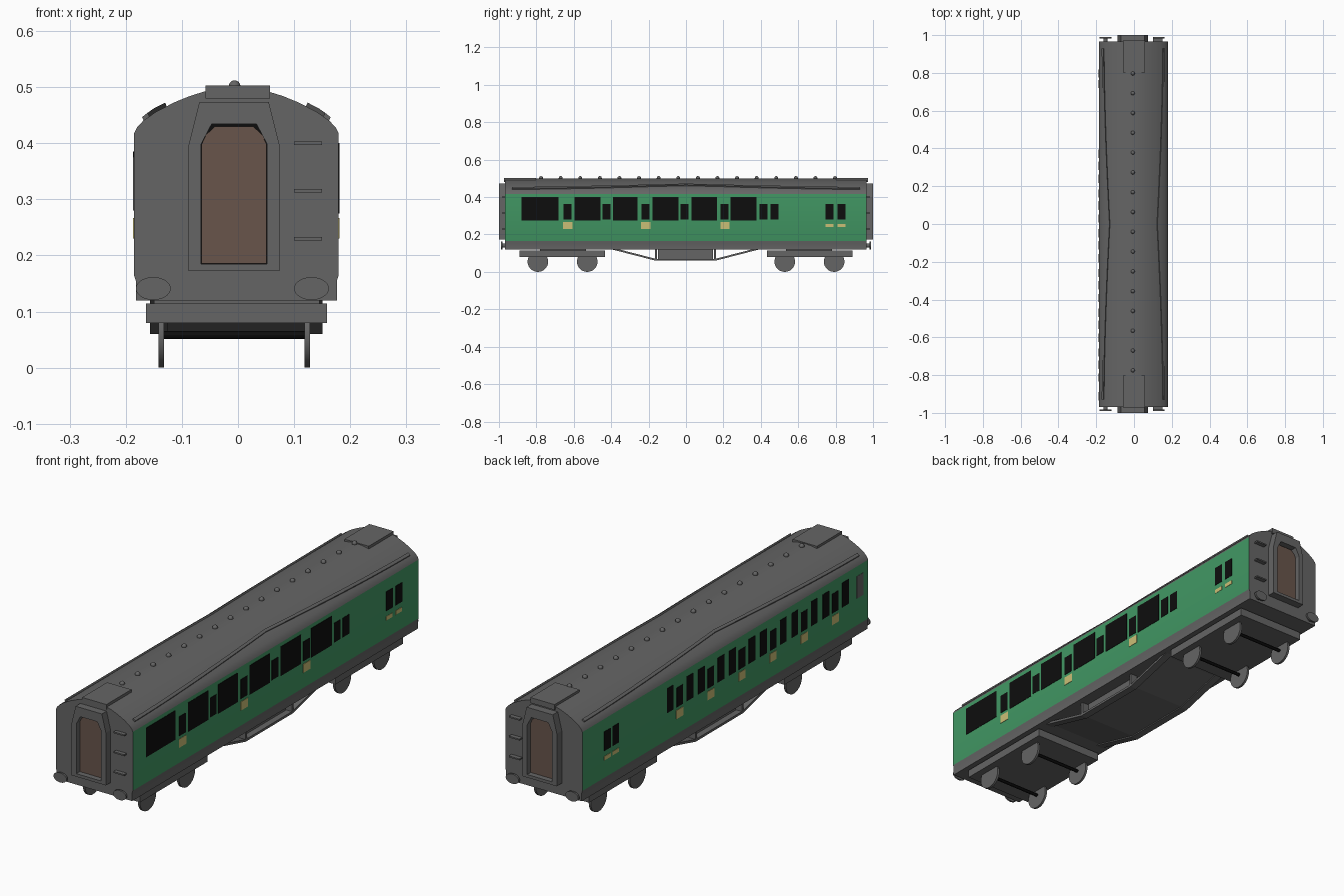
import bpy, bmesh, math
from mathutils import Matrix

if "Cube" in bpy.data.objects:
    bpy.data.objects.remove(bpy.data.objects["Cube"])

CX = -0.003      # body centre line
HW = 0.1825      # body half width


def mat(name, r, g, b):
    m = bpy.data.materials.new(name)
    m.diffuse_color = (r, g, b, 1)
    m.use_nodes = True
    m.node_tree.nodes["Principled BSDF"].inputs["Base Color"].default_value = m.diffuse_color
    return m


GREY = mat("grey", 0.13, 0.13, 0.13)
GREEN = mat("green", 0.055, 0.32, 0.13)
BLACK = mat("black", 0.004, 0.004, 0.004)
CREAM = mat("cream", 0.60, 0.52, 0.18)
BROWN = mat("brown", 0.14, 0.09, 0.07)


def finish(bm, name, *mats):
    bmesh.ops.recalc_face_normals(bm, faces=bm.faces)
    me = bpy.data.meshes.new(name)
    bm.to_mesh(me)
    bm.free()
    ob = bpy.data.objects.new(name, me)
    bpy.context.collection.objects.link(ob)
    for m in mats:
        me.materials.append(m)
    return ob


def smooth(ob, deg=30):
    bpy.ops.object.select_all(action='DESELECT')
    ob.select_set(True)
    bpy.context.view_layer.objects.active = ob
    bpy.ops.object.shade_smooth_by_angle(angle=math.radians(deg))


def loft(bm, rings, closed=False):
    """Skin rings of points; cap the ends, or join last to first."""
    vs = [[bm.verts.new(p) for p in r] for r in rings]
    pairs = list(zip(vs, vs[1:])) + ([(vs[-1], vs[0])] if closed else [])
    n = len(vs[0])
    for a, b in pairs:
        for i in range(n):
            j = (i + 1) % n
            bm.faces.new((a[i], a[j], b[j], b[i]))
    if not closed:
        bm.faces.new(vs[0])
        bm.faces.new(vs[-1])


def box(bm, x0, x1, y0, y1, z0, z1):
    loft(bm, [[(x0, y, z0), (x1, y, z0), (x1, y, z1), (x0, y, z1)] for y in (y0, y1)])


def cyl(bm, c, r, depth, axis, seg=24, sx=1, sy=1):
    rot = Matrix.Rotation(math.pi / 2, 4, 'Y' if axis == 'X' else 'X')
    bmesh.ops.create_cone(bm, cap_ends=True, segments=seg, radius1=r, radius2=r, depth=depth,
                          matrix=Matrix.Translation(c) @ rot @ Matrix.Diagonal((sx, sy, 1, 1)))


def xz(points, y):
    return [(x, y, z) for x, z in points]


# Body shell: constant section, green side panels chosen by height and direction
ROOF = [(HW, 0.417), (0.177, 0.428), (0.166, 0.440), (0.143, 0.456), (0.110, 0.473),
        (0.083, 0.484), (0.054, 0.493), (0.027, 0.498)]
half = [(0.179, 0.12), (0.179, 0.155), (HW, 0.165)] + ROOF
section = [(CX + x, z) for x, z in half] + [(CX, 0.4995)] + [(CX - x, z) for x, z in reversed(half)]
bm = bmesh.new()
loft(bm, [xz(section, -0.968), xz(section, 0.966)])
bm.normal_update()
for f in bm.faces:
    if abs(f.normal.x) > 0.99 and 0.2 < f.calc_center_median().z < 0.4:
        f.material_index = 1
smooth(finish(bm, "body_shell", GREY, GREEN), 25)


def roof_z(x):
    for (xa, za), (xb, zb) in zip(ROOF, ROOF[1:]):
        if xb <= x <= xa:
            return za + (zb - za) * (xa - x) / (xa - xb)
    return 0.4995


# Curved rain strips on the roof
for s, side in ((-1, "left"), (1, "right")):
    rings = []
    for i in range(33):
        y = -0.93 + 1.86 * i / 32
        t = abs(y) / 0.93
        x = 0.128 + 0.031 * (1 - (1 - t) ** 1.6)
        a, b = x + 0.005, x - 0.005
        za, zb = roof_z(a), roof_z(b)
        rings.append([(CX + s * p, y, q) for p, q in
                      ((a, za - 0.003), (a + 0.004, za + 0.005), (b + 0.004, zb + 0.006), (b, zb - 0.003))])
    bm = bmesh.new()
    loft(bm, rings)
    finish(bm, side + "_rain_strip", GREY)

# Domed roof ventilators
bm = bmesh.new()
for i in range(16):
    bmesh.ops.create_uvsphere(bm, u_segments=12, v_segments=8, radius=0.0105,
                              matrix=Matrix.Translation((-0.006, 0.797 - 0.1048 * i, 0.5015)))
smooth(finish(bm, "roof_vents", GREY), 60)


# Side windows and pale door panels
def plates(bm, s, spans, z0, z1):
    face = CX + s * HW
    xa, xb = sorted((face - s * 0.002, face + s * 0.0015))
    for y0, y1 in spans:
        box(bm, xa, xb, y0, y1, z0, z1)


def spans(centres, w):
    return [(c - w / 2, c + w / 2) for c in centres]


Z0, Z1 = 0.28, 0.363
bm = bmesh.new()
plates(bm, 1, [(-0.88, -0.683), (-0.596, -0.458), (-0.391, -0.26), (-0.18, -0.041),
               (0.03, 0.167), (0.239, 0.376)], 0.275, 0.40)
plates(bm, 1, spans([-0.634, -0.425, -0.217, -0.008, 0.206, 0.414, 0.473, 0.767, 0.831], 0.044), Z0, Z1)
finish(bm, "right_windows", BLACK)

doors = [0.308 - 0.2105 * i for i in range(6)]
bm = bmesh.new()
plates(bm, -1, spans(doors + [0.797, 0.742], 0.043), Z0, Z1)
plates(bm, -1, spans([d + o for d in doors for o in (0.064, -0.068)], 0.044), Z0, 0.385)
finish(bm, "left_windows", BLACK)

bm = bmesh.new()
plates(bm, 1, spans([-0.632, -0.215, 0.208], 0.049), 0.23, 0.267)
plates(bm, 1, spans([0.767, 0.831], 0.043), 0.24, 0.257)
plates(bm, -1, spans(doors, 0.046), 0.23, 0.267)
plates(bm, -1, spans([0.797, 0.742], 0.043), 0.24, 0.257)
finish(bm, "door_panels", CREAM)

bm = bmesh.new()
plates(bm, -1, spans([-0.912], 0.045), Z0, 0.375)
finish(bm, "blank_window", GREY)

# Corridor connections, end details and bogies, repeated at both ends
GX = -0.007
outer = [(GX + x, z) for x, z in ((-0.081, 0.172), (0.081, 0.172), (0.081, 0.397), (0.062, 0.473),
                                  (-0.062, 0.473), (-0.081, 0.397))]
inner = [(GX + x, z) for x, z in ((-0.059, 0.185), (0.059, 0.185), (0.059, 0.398), (0.040, 0.434),
                                  (-0.040, 0.434), (-0.059, 0.398))]
door = [(GX + x, z) for x, z in ((-0.058, 0.186), (0.058, 0.186), (0.058, 0.398), (0.050, 0.415), (0.034, 0.430),
                                 (-0.034, 0.430), (-0.050, 0.415), (-0.058, 0.398))]
for s, end in ((-1, "front"), (1, "back")):
    bm = bmesh.new()
    loft(bm, [xz(outer, s * 0.96), xz(outer, s), xz(inner, s), xz(inner, s * 0.96)], closed=True)
    finish(bm, end + "_gangway_frame", GREY)
    bm = bmesh.new()
    loft(bm, [xz(inner, s * 0.965), xz(inner, s * 0.972)])
    finish(bm, end + "_door_recess", BLACK)
    bm = bmesh.new()
    loft(bm, [xz(door, s * 0.966), xz(door, s * 0.978)])
    finish(bm, end + "_end_door", BROWN)

    # Raised roof plate above the connection
    bm = bmesh.new()
    box(bm, -0.058, 0.057, *sorted((s * 0.803, s * 0.972)), 0.48, 0.503)
    finish(bm, end + "_roof_plate", GREY)

    # Oval buffers
    bm = bmesh.new()
    for x in (-0.151, 0.131):
        cyl(bm, (x, s * 0.973, 0.141), 0.011, 0.03, 'Y', 16)
        cyl(bm, (x, s * 0.985, 0.141), 0.031, 0.008, 'Y', 28, 1, 0.66)
    smooth(finish(bm, end + "_buffers", GREY))

    # Climbing steps, one side only
    bm = bmesh.new()
    for z in (0.23, 0.315, 0.40):
        box(bm, 0.10, 0.15, *sorted((s * 0.96, s * 0.985)), z - 0.003, z + 0.003)
    finish(bm, end + "_end_steps", GREY)

    # Bogie frame with pivot block
    bm = bmesh.new()
    box(bm, -0.164, 0.159, *sorted((s * 0.432, s * 0.89)), 0.08, 0.114)
    box(bm, -0.15, 0.145, *sorted((s * 0.535, s * 0.78)), 0.112, 0.122)
    finish(bm, end + "_bogie_frame", GREY)

    wheels, axles = bmesh.new(), bmesh.new()
    for y in (0.528, 0.792):
        cyl(axles, (-0.0065, s * y, 0.058), 0.007, 0.255, 'X', 12)
        for x in (-0.137, 0.1235):
            cyl(wheels, (x, s * y, 0.055), 0.055, 0.01, 'X', 32)
    smooth(finish(wheels, end + "_wheels", GREY))
    smooth(finish(axles, end + "_axles", BLACK))

# Underframe trusses: two side girders with posts, and a thin sheet between them
path = [(-0.40, 0.121), (-0.163, 0.06), (0.158, 0.06), (0.395, 0.121)]


def truss(bm, x0, x1, lift, t):
    loft(bm, [[(x0, y, z + lift), (x1, y, z + lift), (x1, y, z + lift + t), (x0, y, z + lift + t)]
              for y, z in path])


bm = bmesh.new()
for x0, x1 in ((-0.157, -0.125), (0.119, 0.151)):
    truss(bm, x0, x1, 0, 0.010)
    for y in (-0.16, 0.155):
        box(bm, x0, x1, y - 0.006, y + 0.006, 0.062, 0.122)
finish(bm, "truss_girders", GREY)
bm = bmesh.new()
truss(bm, -0.13, 0.124, 0.005, 0.004)
box(bm, -0.13, 0.124, -0.15, 0.145, 0.067, 0.122)
finish(bm, "underfloor_tray", GREY)
